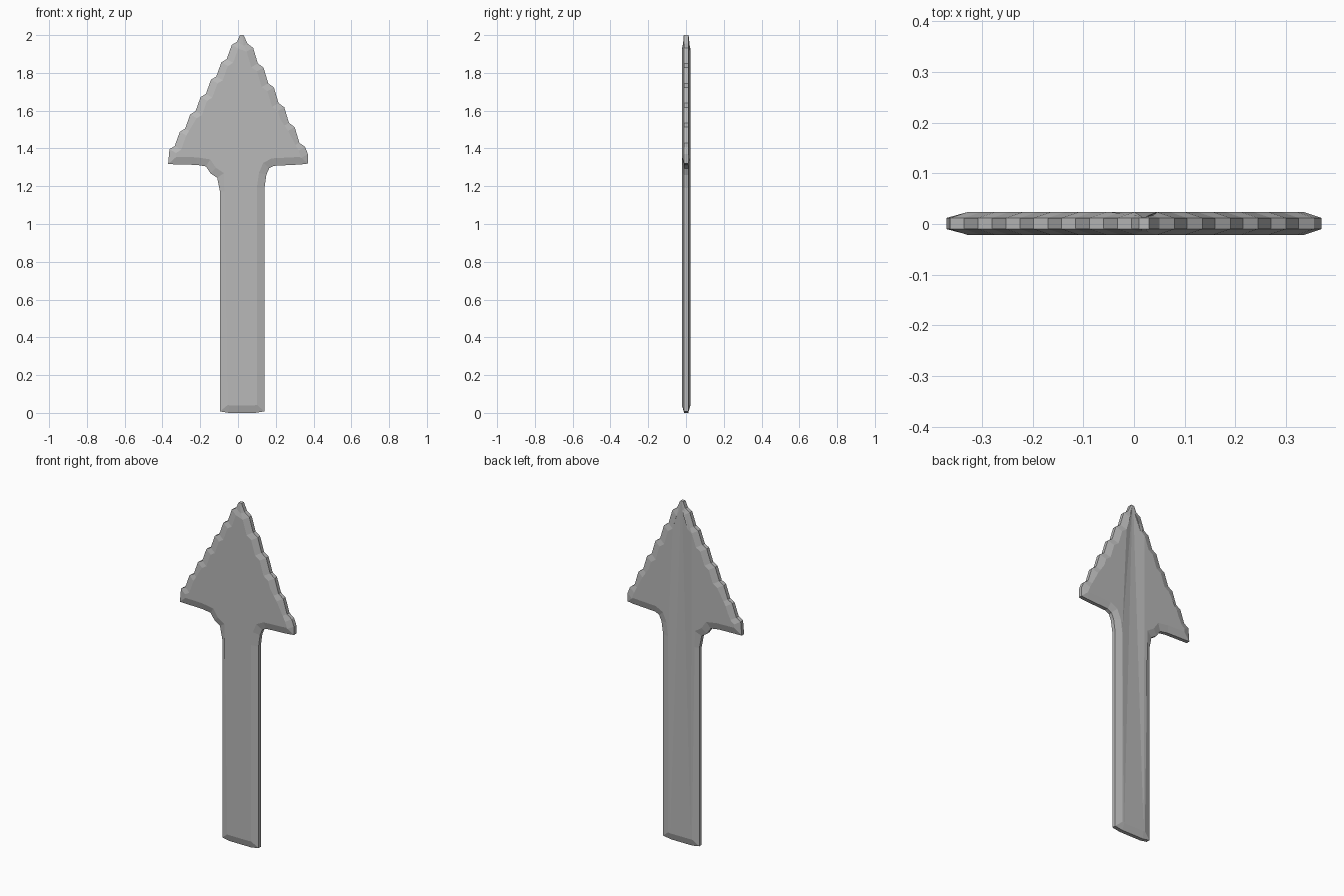
import bpy, bmesh
from mathutils import Vector

cube = bpy.data.objects.get("Cube")
if cube:
    bpy.data.objects.remove(cube)

AXIS, MID_Y = 0.02, 0.001
RIM, FULL, INSET = 0.011, 0.0225, 0.04

stone = bpy.data.materials.new("plain grey")
stone.use_nodes = True
grey = (0.48, 0.48, 0.48, 1)
stone.diffuse_color = grey
stone.node_tree.nodes["Principled BSDF"].inputs["Base Color"].default_value = grey


def stairs(x, z, run, drop, tread, riser, count):
    """Worn steps running down one edge of the head, from the tip outwards."""
    pts = []
    for k in range(count):
        pts += [(x + run * k, z - drop * k),
                (x + run * k + tread, z - drop * k - riser)]
    return pts


# Outline, clockwise from the tip
right_edge = stairs(0.05, 1.955, 0.055, 0.105, 0.03, 0.022, 6)
left_edge = stairs(-0.005, 1.965, -0.055, -0.0 + 0.092, -0.028, 0.017, 7)
right_under = [(0.37, 1.37), (0.37, 1.32), (0.33, 1.315), (0.19, 1.308),
               (0.165, 1.295), (0.15, 1.26), (0.14, 1.19)]
base = [(0.14, 0.008), (0.09, 0), (-0.05, 0), (-0.095, 0.008)]
left_under = [(-0.095, 1.17), (-0.11, 1.245), (-0.145, 1.268),
              (-0.17, 1.305), (-0.22, 1.313), (-0.37, 1.317)]
outline = [Vector(p) for p in
           [(0.03, 2.0)] + right_edge + right_under + base + left_under
           + left_edge[::-1] + [(0.01, 2.0)]]


def inward(i):
    """Offset from an outline point towards the flat face."""
    p = outline[i]
    if p.y > 1.36:
        side = 1 if p.x < AXIS else -1
        return Vector((0.86 * side, -0.5))
    a = (p - outline[i - 1]).normalized()
    b = (outline[(i + 1) % len(outline)] - p).normalized()
    na, nb = Vector((a.y, -a.x)), Vector((b.y, -b.x))
    return (na + nb) / (1 + na.dot(nb))


# Thin slab: a narrow rim, chamfers and two broad faces
bm = bmesh.new()


def ring(inset, depth, sign):
    verts = []
    for i, p in enumerate(outline):
        d = min(inset, 0.75 * abs(p.x - AXIS))
        q = p + inward(i) * d
        y = RIM + (depth - RIM) * (d / INSET)
        verts.append(bm.verts.new((q.x, MID_Y + sign * y, q.y)))
    return verts


rings = [ring(INSET, FULL, -1), ring(0, RIM, -1), ring(0, RIM, 1), ring(INSET, FULL, 1)]
n = len(outline)
for r, s in zip(rings, rings[1:]):
    for i in range(n):
        j = (i + 1) % n
        bm.faces.new((r[i], r[j], s[j], s[i]))
caps = [bm.faces.new(rings[0]), bm.faces.new(rings[-1])]
bmesh.ops.triangulate(bm, faces=caps)
bmesh.ops.recalc_face_normals(bm, faces=bm.faces)

mesh = bpy.data.meshes.new("arrow")
bm.to_mesh(mesh)
bm.free()
mesh.materials.append(stone)
arrow = bpy.data.objects.new("arrow", mesh)
bpy.context.collection.objects.link(arrow)
